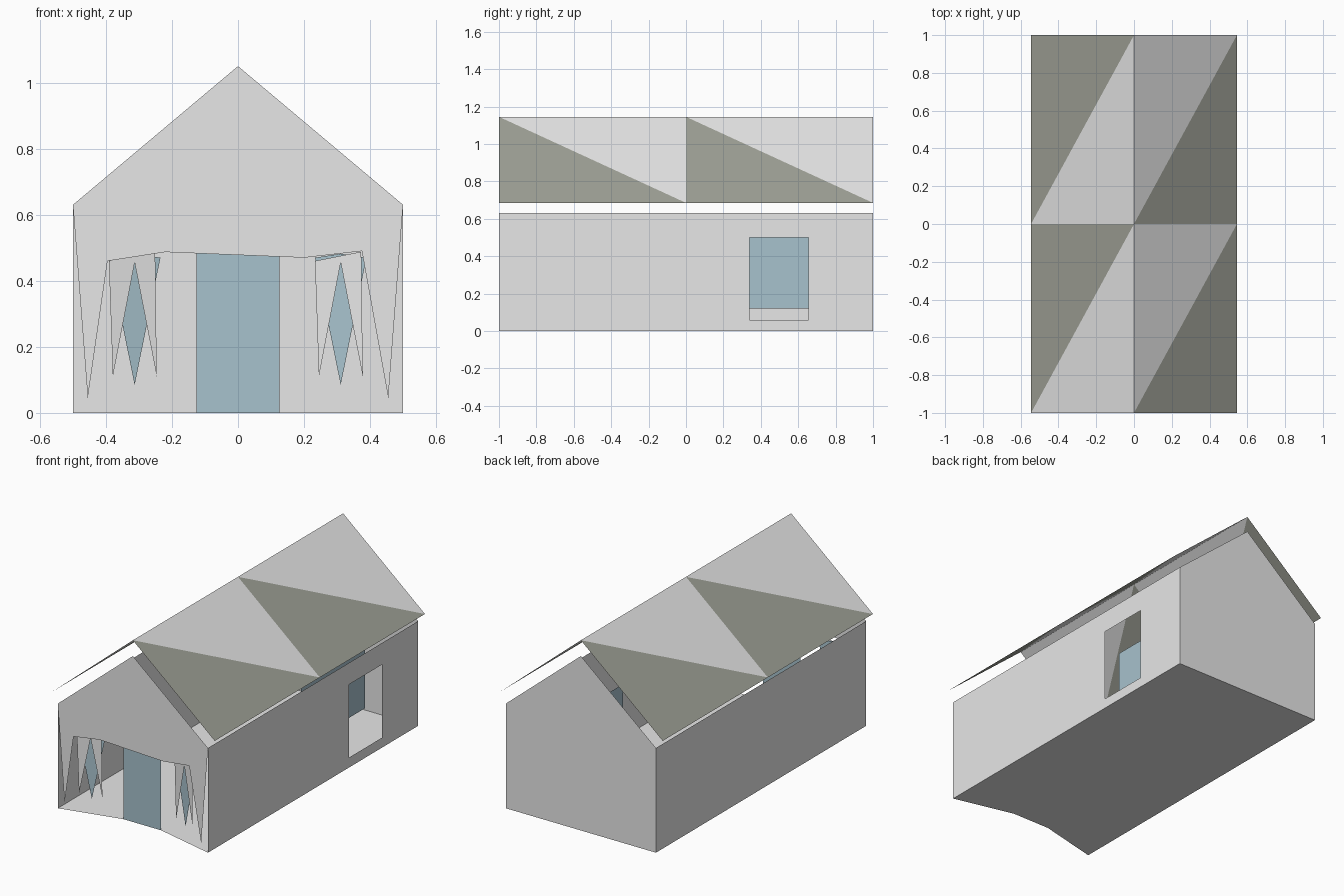
import bpy

if "Cube" in bpy.data.objects:
    bpy.data.objects.remove(bpy.data.objects["Cube"], do_unlink=True)


def material(name, colour):
    m = bpy.data.materials.new(name)
    m.use_nodes = True
    m.diffuse_color = (*colour, 1)
    m.node_tree.nodes["Principled BSDF"].inputs["Base Color"].default_value = (*colour, 1)
    return m


grey = material("pale_grey", (0.8, 0.8, 0.8))
olive = material("olive_grey", (0.35, 0.36, 0.31))
glass = material("dusty_blue", (0.39, 0.54, 0.61))


def sheet(name, verts, faces, *mats, slots=None):
    """Thin flat-shaded surface made of the given faces."""
    me = bpy.data.meshes.new(name)
    me.from_pydata(verts, [], faces)
    for m in mats:
        me.materials.append(m)
    for poly, slot in zip(me.polygons, slots or []):
        poly.material_index = slot
    me.update()
    ob = bpy.data.objects.new(name, me)
    bpy.context.collection.objects.link(ob)
    return ob


def panel(name, verts, mat):
    return sheet(name, verts, [range(len(verts))], mat)


W, L, EAVE, RIDGE = 0.5, 1.0, 0.63, 1.05
DOOR, RECESS = 0.126, 0.91

# Floor, its front edge stepping in to the door
panel("floor", [(-W, L, 0), (W, L, 0), (W, -L, 0), (DOOR, -RECESS, 0),
                (-DOOR, -RECESS, 0), (-W, -L, 0)], grey)

# Gabled back wall and plain left-hand wall
panel("back_wall", [(W, L, 0), (-W, L, 0), (-W, L, EAVE), (0, L, RIDGE), (W, L, EAVE)], grey)
panel("plain_wall", [(-W, L, 0), (-W, -L, 0), (-W, -L, EAVE), (-W, L, EAVE)], grey)

# Window wall: grid of cells with the middle one left open
ys, zs = (-L, 0.34, 0.655, L), (0, 0.06, 0.5, EAVE)
grid = [(W, y, z) for z in zs for y in ys]
cells = [(r * 4 + c, r * 4 + c + 1, r * 4 + c + 5, r * 4 + c + 4)
         for r in range(3) for c in range(3) if (r, c) != (1, 1)]
sheet("window_wall", grid, cells, grey)

# Side pane set back inside the wall
panel("side_window_pane", [(0.28, 0.2, 0.12), (0.28, 0.81, 0.12),
                           (0.28, 0.81, 0.5), (0.28, 0.2, 0.5)], glass)

# Front gable with a ragged lower edge
gable = [(-W, EAVE), (-0.455, 0.045), (-0.395, 0.46), (-0.22, 0.487), (0.2, 0.47),
         (0.375, 0.49), (0.455, 0.045), (W, EAVE), (0, RIDGE)]
panel("front_gable", [(x, -L, z) for x, z in gable], grey)

# Recessed door
panel("front_door", [(-DOOR, -RECESS, 0), (DOOR, -RECESS, 0),
                     (DOOR, -RECESS, 0.48), (-DOOR, -RECESS, 0.485)], glass)


def recess_y(x):
    return -RECESS - (abs(x) - DOOR) * (L - RECESS) / (W - DOOR)


# Spiked screens with pointed panes behind, either side of the door
screen = [(-0.078, 0.46), (-0.066, 0.11), (0, 0.455), (0.067, 0.11), (0.062, 0.488)]
pane = [(-0.078, 0.47), (0, 0.085), (0.078, 0.47), (0.0, 0.482)]
for side, cx in (("right", -0.313), ("left", 0.311)):
    panel(side + "_screen", [(cx + x, recess_y(cx + x), z) for x, z in screen], grey)
    panel(side + "_front_pane", [(cx + x, recess_y(cx + x) + 0.012, z) for x, z in pane], glass)

# Roof slopes floating above the walls, each of two bays split into two triangles
for side, s in (("left", 1), ("right", -1)):
    verts = [(s * x, s * y, z) for y in (-L, 0, L) for x, z in ((0, 1.145), (0.545, 0.685))]
    faces = [f for b in (0, 2) for f in ((b, b + 1, b + 3), (b, b + 3, b + 2))]
    sheet(side + "_roof_slope", verts, faces, olive, grey, slots=[0, 1, 0, 1])
